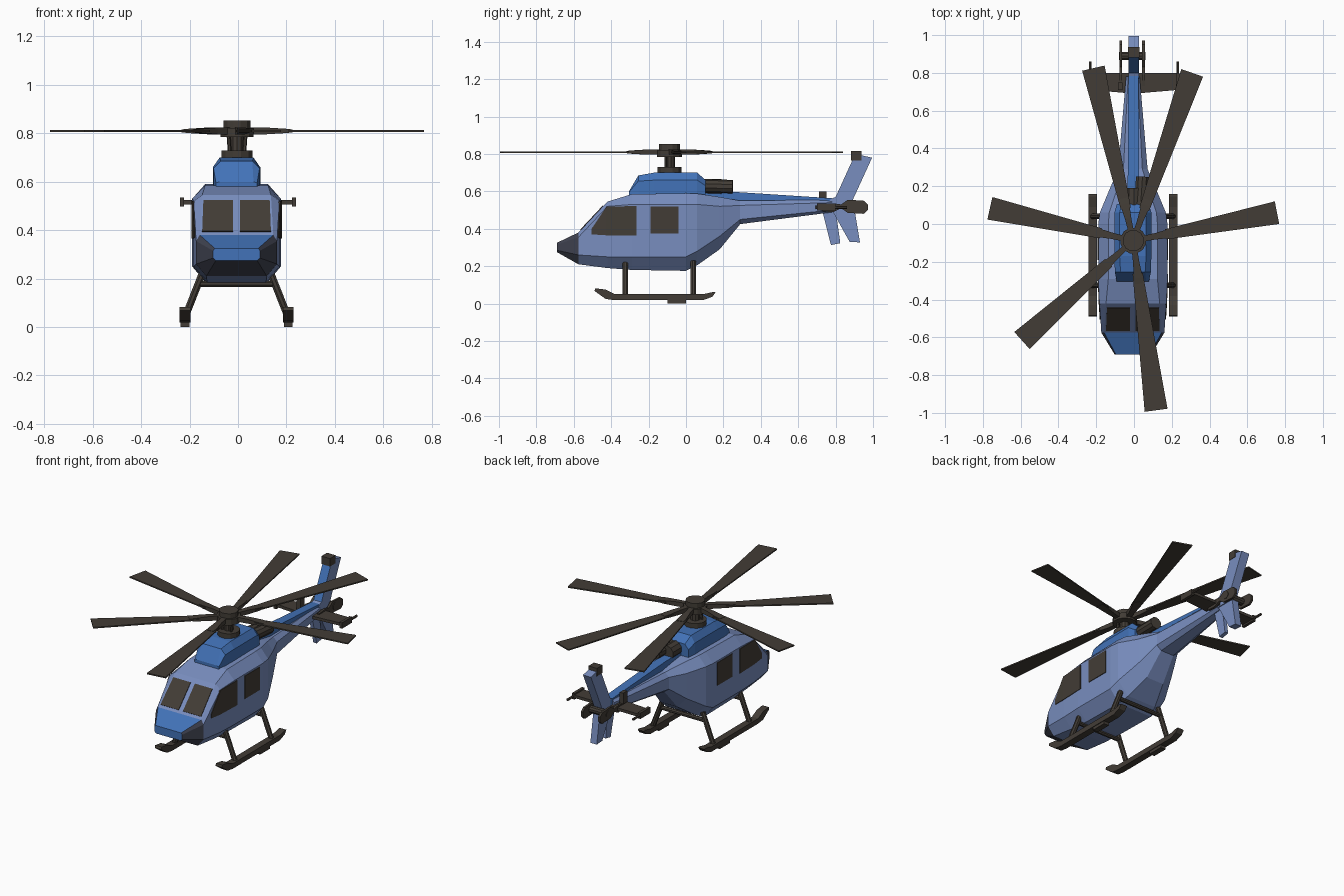
import bpy, bmesh, math
from mathutils import Vector

if "Cube" in bpy.data.objects:
    bpy.data.objects.remove(bpy.data.objects["Cube"])

CX = -0.006  # the body's centre line


def material(name, rgb):
    m = bpy.data.materials.new(name)
    m.diffuse_color = (*rgb, 1)
    m.use_nodes = True
    m.node_tree.nodes["Principled BSDF"].inputs["Base Color"].default_value = m.diffuse_color
    return m


LIGHT = material("light blue", (0.19, 0.27, 0.52))
BLUE = material("mid blue", (0.055, 0.17, 0.48))
SLATE = material("dark slate", (0.05, 0.055, 0.08))
DARK = material("dark brown grey", (0.055, 0.046, 0.037))


def finish(name, bm, *mats):
    bmesh.ops.recalc_face_normals(bm, faces=bm.faces)
    mesh = bpy.data.meshes.new(name)
    bm.to_mesh(mesh)
    bm.free()
    for m in mats:
        mesh.materials.append(m)
    ob = bpy.data.objects.new(name, mesh)
    bpy.context.collection.objects.link(ob)
    return ob


def loft(name, rings, *mats):
    """Skin a list of equal rings of points and cap both ends."""
    bm = bmesh.new()
    vs = [[bm.verts.new(p) for p in r] for r in rings]
    n = len(vs[0])
    for a, b in zip(vs, vs[1:]):
        for i in range(n):
            bm.faces.new((a[i], a[(i + 1) % n], b[(i + 1) % n], b[i]))
    bm.faces.new(vs[0])
    bm.faces.new(vs[-1])
    return finish(name, bm, *mats)


def prism(name, pts, x0, x1, *mats):
    """Extrude a (y, z) profile along x."""
    return loft(name, [[(x, y, z) for y, z in pts] for x in (x0, x1)], *mats)


def box(name, lo, hi, mat):
    return prism(name, [(lo[1], lo[2]), (hi[1], lo[2]), (hi[1], hi[2]), (lo[1], hi[2])], lo[0], hi[0], mat)


def rod(name, a, b, r, mat, r2=None, sides=10):
    a, b = Vector(a), Vector(b)
    q = (b - a).to_track_quat('Z', 'Y')
    ring = lambda c, s: [c + q @ Vector((s * math.cos(t), s * math.sin(t), 0))
                         for t in (2 * math.pi * (i + .5) / sides for i in range(sides))]
    return loft(name, [ring(a, r), ring(b, r if r2 is None else r2)], mat)


def octagon(y, side, top, bot, zb, zl, zh, zt):
    half = [(bot, zb), (side, zl), (side, zh), (top, zt)]
    return [(CX + x, y, z) for x, z in half] + [(CX - x, y, z) for x, z in reversed(half)]


# Fuselage and tail boom: octagonal sections, nose to tail
body = loft("fuselage", [octagon(*s) for s in (
    (-.69, .097, .09, .085, .275, .285, .315, .325),
    (-.575, .167, .152, .125, .21, .26, .355, .38),
    (-.42, .177, .142, .122, .19, .25, .52, .545),
    (-.29, .183, .13, .12, .18, .25, .53, .585),
    (0, .183, .13, .12, .175, .25, .53, .59),
    (.06, .175, .125, .10, .205, .28, .53, .588),
    (.18, .125, .085, .06, .29, .36, .52, .57),
    (.29, .078, .05, .045, .425, .45, .525, .55),
    (.78, .036, .025, .02, .488, .5, .54, .555))], LIGHT, BLUE, SLATE)
for p in body.data.polygons:
    if p.center.y < -.6:
        p.material_index = 1 if p.normal.z > .25 and abs(p.normal.x) < .5 or p.normal.y < -.9 else 2

# Side windows: thin plates following the cabin sides
E = .004
side_x = lambda y: .177 - .0665 * max(0, -.42 - y) if y < -.42 else .177 + .006 * min(1, (y + .42) / .13)
for s, tag in ((1, "right"), (-1, "left")):
    for nm, cols in (("front", ((-.505, .37, .40), (-.425, .365, .518), (-.265, .365, .522))),
                     ("rear", ((-.19, .375, .52), (-.04, .375, .52)))):
        loft(f"{nm}_{tag}_window",
             [[(CX + s * (side_x(y) + o), y, z) for o, z in ((-E, a), (E, a), (E, b), (-E, b))]
              for y, a, b in cols], DARK)
    # Windscreen panes on the sloping front
    p0, p1 = Vector((0, -.575, .38)), Vector((0, -.42, .545))
    d = p1 - p0
    n = Vector((0, -d.z, d.y)).normalized() * E
    loft(f"{tag}_windscreen",
         [[p0 + d * t + Vector((CX + s * x, 0, 0)) + n * k
           for t, x in ((.08, .015), (.08, .142), (.86, .137), (.86, .015))] for k in (-1, 1)], DARK)

# Engine cowl, exhaust and boom spine
loft("engine_cowl", [octagon(*s) for s in (
    (-.305, .085, .07, .085, .57, .58, .595, .60),
    (-.255, .095, .065, .095, .57, .58, .655, .685),
    (-.17, .098, .07, .098, .57, .58, .66, .70),
    (.06, .098, .07, .098, .57, .58, .66, .70),
    (.105, .085, .06, .085, .56, .57, .63, .66))], BLUE)
rod("exhaust_base", (.0, .08, .62), (.0, .19, .62), .045, DARK)
rod("exhaust_pipe", (.035, .10, .63), (.045, .25, .625), .036, DARK)
loft("boom_spine", [[(x + CX / 2, y, z) for x, z in ((-w, .53), (w, .53), (w, t), (-w, t))]
                    for y, w, t in ((.08, .035, .605), (.26, .03, .597), (.80, .027, .562))], BLUE)

# Tail fin with blue leading edge, and lower fins
fin = prism("tail_fin", [(.735, .50), (.775, .56), (.80, .57), (.905, .80), (.995, .78),
                         (.885, .54), (.90, .50)], -.03, .026, LIGHT, BLUE)
for p in fin.data.polygons:
    if p.normal.y < -.5:
        p.material_index = 1
prism("lower_fin", [(.78, .50), (.875, .33), (.93, .327), (.90, .51)], -.025, .02, LIGHT)
prism("small_lower_fin", [(.73, .49), (.775, .313), (.825, .323), (.80, .50)], -.014, .01, LIGHT)
box("fin_cap", (-.032, .882, .765), (.028, .938, .815), DARK)

# Stabiliser with tip plates and rods
loft("stabiliser", [[(x, a, .507), (x, .80, .507), (x, .80, .525), (x, a, .525)]
                    for x, a in ((-.235, .71), (0, .69), (.235, .71))], DARK)
for s in (-1, 1):
    box("stabiliser_tip", (s * .222, .70, .497), (s * .24, .80, .534), DARK)
    rod("tip_rod", (s * .231, .78, .515), (s * .231, .86, .515), .008, DARK, sides=6)

# Tail rotor paddles on either side of the fin
for x in (-.071, .05):
    prism("tail_rotor_paddle", [(.73, .492), (.79, .49), (.83, .51), (.865, .485), (.95, .48), (.972, .50),
                                (.972, .53), (.95, .55), (.865, .555), (.83, .53), (.79, .536), (.73, .53)],
          x - .007, x + .007, DARK)
rod("tail_rotor_axle", (-.08, .89, .52), (.06, .89, .52), .022, DARK)
box("tail_counterweight", (-.085, .71, .53), (-.06, .75, .60), DARK)

# Main rotor mast and hub
HUB = Vector((-.004, -.088, 0))
up = lambda z: HUB + Vector((0, 0, z))
rod("mast_collar", up(.69), up(.73), .066, DARK, sides=12)
rod("mast", up(.72), up(.80), .028, DARK)
rod("hub_plate", up(.785), up(.822), .07, DARK, sides=12)
rod("hub_cap", up(.82), up(.853), .057, DARK, sides=12)
for s in (-1, 1):
    rod("pitch_link", up(.72) + Vector((s * .03, -.02, 0)), up(.79) + Vector((s * .035, -.02, 0)), .008, DARK, sides=6)

# Six blades, each on an arm from the hub
for tx, ty in ((-.215, .825), (.308, .80), (.757, .06), (.117, -.986), (-.593, -.617), (-.763, .083)):
    d = Vector((tx, ty, 0)) - HUB
    length = d.length
    d.normalize()
    n = Vector((-d.y, d.x, 0))
    bar = lambda nm, cuts: loft(nm, [[up(.81) + d * r + n * (w * i) + Vector((0, 0, h * j))
                                      for i, j in ((-1, -1), (1, -1), (1, 1), (-1, 1))]
                                     for r, w, h in cuts], DARK)
    bar("rotor_arm", ((.03, .014, .014), (.12, .017, .014), (.20, .024, .009), (.23, .02, .006)))
    bar("rotor_blade", ((.175, .027, .004), (length, .061, .004)))

# Landing gear: skids, slanted legs and cross bars
for s in (-1, 1):
    x = CX + s * .213
    prism("skid", [(-.485, .082), (-.49, .068), (-.43, .025), (-.38, .018), (.09, .018), (.14, .036),
                   (.158, .06), (.145, .062), (.09, .05), (-.38, .05), (-.43, .075)],
          x - .022, x + .022, DARK)
    box("skid_wear_plate", (x - .018, -.10, 0), (x + .018, .0, .02), DARK)
    for y in (-.325, .04):
        rod("skid_leg", (x, y, .04), (CX + s * .14, y, .225), .016, DARK, sides=8)
for y in (-.325, .04):
    rod("cross_bar", (CX - .16, y, .178), (CX + .16, y, .178), .013, DARK, sides=8)
